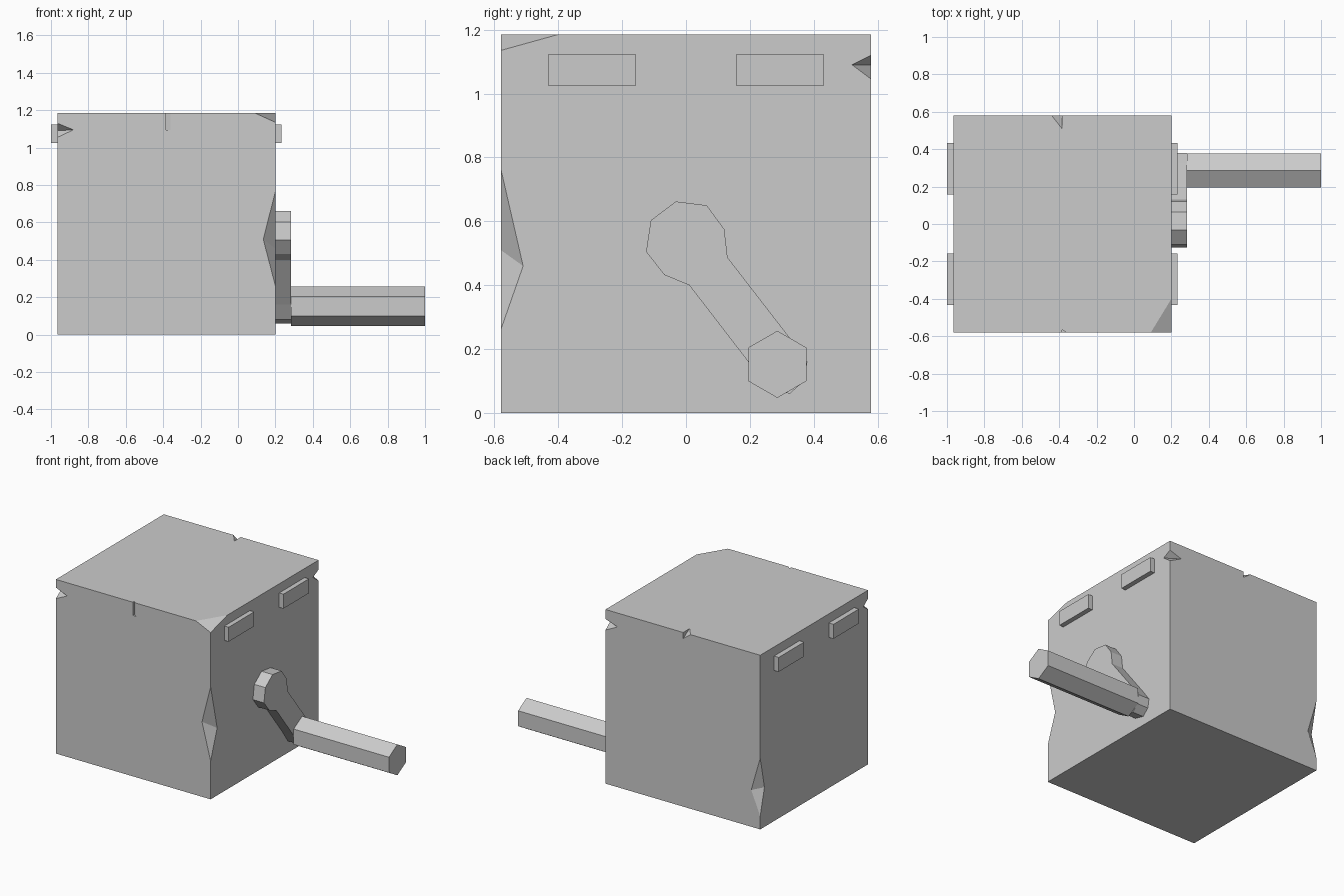
import bpy, bmesh
from math import cos, sin, radians
from mathutils import Vector

cube = bpy.data.objects.get("Cube")
if cube:
    bpy.data.objects.remove(cube, do_unlink=True)

grey = bpy.data.materials.new("plain_grey")
grey.use_nodes = True
colour = (0.6, 0.6, 0.6, 1)
grey.diffuse_color = colour
grey.node_tree.nodes["Principled BSDF"].inputs["Base Color"].default_value = colour


def finish(name, bm):
    bmesh.ops.recalc_face_normals(bm, faces=bm.faces)
    mesh = bpy.data.meshes.new(name)
    bm.to_mesh(mesh)
    bm.free()
    mesh.materials.append(grey)
    obj = bpy.data.objects.new(name, mesh)
    bpy.context.collection.objects.link(obj)
    return obj


def box(name, low, high):
    bm = bmesh.new()
    bmesh.ops.create_cube(bm, size=1)
    low, high = Vector(low), Vector(high)
    for v in bm.verts:
        v.co = (low + high) / 2 + v.co * (high - low)
    return finish(name, bm)


def slab(name, outline, x0, x1):
    """Extrude a side (y, z) outline along x."""
    bm = bmesh.new()
    face = bm.faces.new([bm.verts.new((x0, y, z)) for y, z in outline])
    grown = bmesh.ops.extrude_face_region(bm, geom=[face], use_keep_orig=True)
    for v in grown["geom"]:
        if isinstance(v, bmesh.types.BMVert):
            v.co.x = x1
    return finish(name, bm)


def add_chip(bm, points, keep):
    """Convex chip, grown outward about its last points so the cut stays put."""
    points = [Vector(p) for p in points]
    pivot = sum(points[-keep:], Vector()) / keep
    verts = [bm.verts.new(pivot + (p - pivot) * 1.4) for p in points]
    bmesh.ops.convex_hull(bm, input=verts)


L, R, F, B, T = -0.965, 0.2, -0.58, 0.58, 1.185   # body limits
body = box("box_body", (L, F, 0), (R, B, T))

# Chipped edges and corner
chips = bmesh.new()
add_chip(chips, [(R, F, 0.765), (R, F, 0.26), (0.135, F, 0.51), (R, -0.51, 0.46)], 2)
add_chip(chips, [(L, B, 0.485), (L, B, 0.09), (-0.897, B, 0.25), (L, 0.535, 0.27)], 2)
add_chip(chips, [(R, B, 1.12), (R, B, 1.045), (0.11, B, 1.09), (R, 0.52, 1.09)], 2)
add_chip(chips, [(L, F, 1.13), (L, F, 1.055), (-0.88, F, 1.095), (L, -0.53, 1.09)], 2)
add_chip(chips, [(R, F, T), (0.09, F, T), (R, -0.4, T), (R, F, 1.135)], 3)
add_chip(chips, [(-0.385, B, T), (-0.44, B, T), (-0.385, 0.51, T), (-0.385, B, 1.145)], 2)
add_chip(chips, [(x, y, z) for z in (T, 1.095)
                 for x, y in ((-0.362, F), (-0.385, F), (-0.385, -0.565))], 1)
cutter = finish("chip_cutter", chips)
cutter.hide_render = True

cut = body.modifiers.new("chips", "BOOLEAN")
cut.operation = "DIFFERENCE"
cut.solver = "EXACT"
cut.object = cutter
bpy.context.view_layer.objects.active = body
bpy.ops.object.modifier_apply(modifier=cut.name)
bpy.data.objects.remove(cutter, do_unlink=True)

# Two raised plates on each side
for side, x0, x1 in (("left", R, 0.232), ("right", -1, L)):
    for place, y0 in (("front", -0.432), ("back", 0.157)):
        box(f"{side}_{place}_plate", (x0, y0, 1.025), (x1, y0 + 0.275, 1.123))

# Crank arm with a rounded hub
arm = [(-0.032, 0.662), (0.065, 0.65), (0.12, 0.575), (0.13, 0.487), (0.325, 0.235),
       (0.38, 0.16), (0.37, 0.1), (0.325, 0.06), (0.25, 0.08), (0.195, 0.16),
       (0.01, 0.4), (-0.068, 0.432), (-0.125, 0.505), (-0.11, 0.603)]
slab("crank_arm", arm, R, 0.283)

# Six-sided grip
grip = [(0.286 + 0.105 * cos(radians(a)), 0.152 + 0.105 * sin(radians(a)))
        for a in range(30, 390, 60)]
slab("crank_grip", grip, 0.283, 1)
